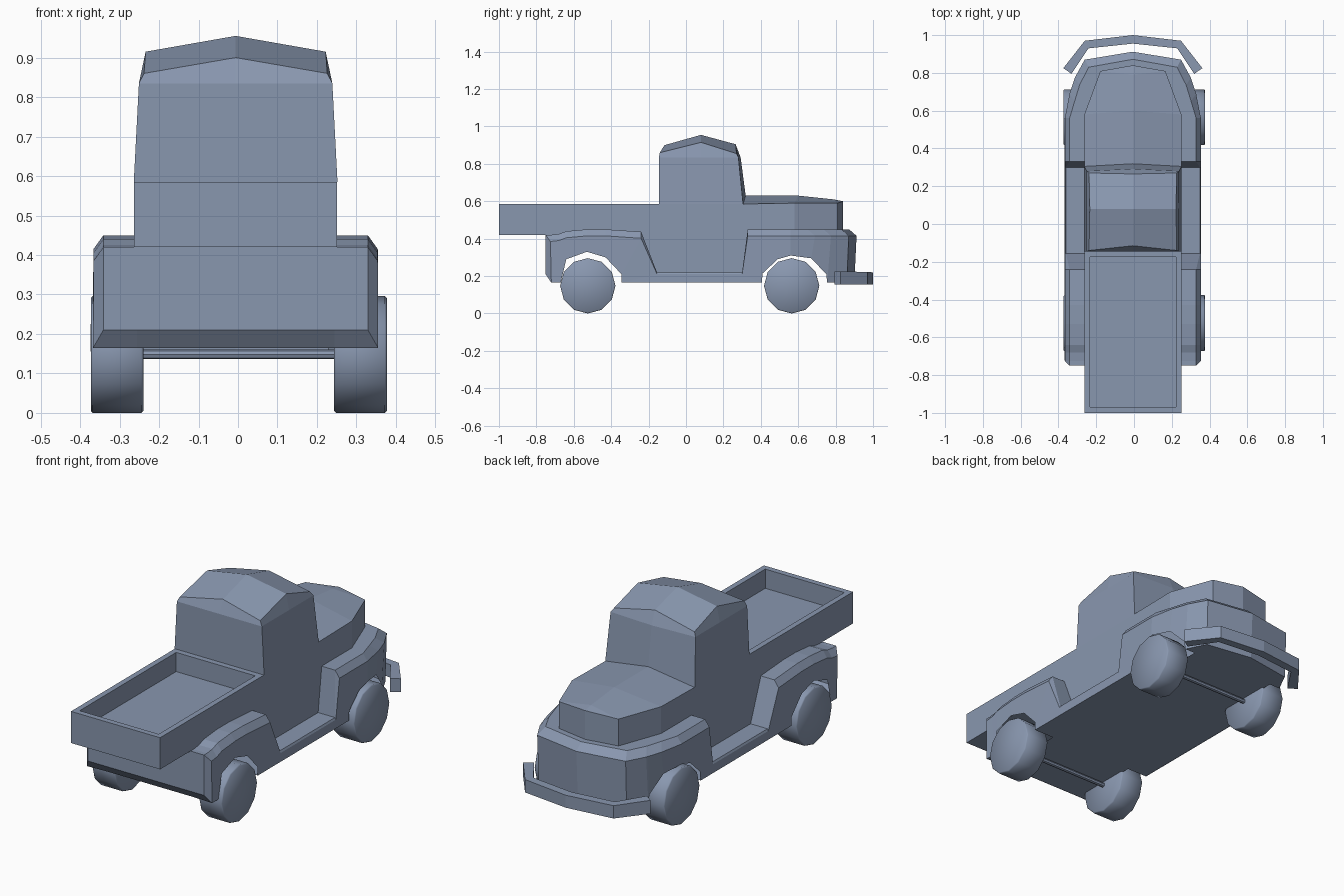
import bpy, bmesh, math

if "Cube" in bpy.data.objects:
    bpy.data.objects.remove(bpy.data.objects["Cube"])

SHIFT = -0.006  # body sits slightly left of the wheels

# Slate blue-grey paint for the whole truck
paint = bpy.data.materials.new("slate_paint")
paint.diffuse_color = (.25, .31, .43, 1)
paint.use_nodes = True
paint.node_tree.nodes["Principled BSDF"].inputs["Base Color"].default_value = paint.diffuse_color


def make(name, verts, faces, mirror=True):
    me = bpy.data.meshes.new(name)
    me.from_pydata(verts, [], faces)
    bm = bmesh.new()
    bm.from_mesh(me)
    bmesh.ops.remove_doubles(bm, verts=bm.verts, dist=1e-4)
    bmesh.ops.recalc_face_normals(bm, faces=bm.faces)
    bm.to_mesh(me)
    bm.free()
    me.materials.append(paint)
    ob = bpy.data.objects.new(name, me)
    bpy.context.collection.objects.link(ob)
    ob.location.x = SHIFT
    if mirror:
        m = ob.modifiers.new("mirror", 'MIRROR')
        m.use_clip = True
    return ob


def grid(name, rows, closed=False, caps=False):
    """Skin quads between rows of equal length."""
    n = len(rows[0])
    verts = [p for r in rows for p in r]
    faces = []
    for i in range(len(rows) - 1):
        for j in range(n if closed else n - 1):
            k = (j + 1) % n
            faces.append((i*n + j, i*n + k, (i+1)*n + k, (i+1)*n + j))
    if caps:
        faces.append(tuple(range((len(rows) - 1) * n, len(rows) * n)))
    return make(name, verts, faces)


# Fenders and running board: bottom (y, z), top (y, z) at each station
side = [
    (-.72, .165, -.725, .42), (-.67, .165, -.68, .425), (-.64, .29, -.64, .44),
    (-.53, .33, -.53, .45), (-.43, .30, -.43, .45), (-.345, .21, -.24, .437),
    (-.345, .165, -.155, .22), (.405, .165, .30, .22), (.41, .215, .33, .45),
    (.49, .29, .49, .45), (.56, .31, .56, .45)]
rows = []
for yb, zb, yt, zt in side:
    board = zt < .3
    rows.append([(.25, yt, zt), (.355 if board else .335, yt, zt),
                 (.36, yt, zt - (.01 if board else .035)), (.361, yb, zb)])
# Nose stations curve round to the centre line
for x, y, yb, zb in [(.335, .69, .67, .295), (.31, .765, .75, .21),
                     (.307, .775, .755, .165), (.255, .87, .86, .165),
                     (0, .912, .90, .165)]:
    s = 1 - .08
    rows.append([(x*.7, y - .12, .45), (x*s, y - .04, .45), (x, y, .415), (x*.995, yb, zb)])
grid("fenders_and_running_boards", rows)

# Tail panel with chamfered corner and sloping lower lip
grid("tail_panel", [
    [(0, -.70, .42), (.25, -.70, .42), (.335, -.725, .42)],
    [(0, -.75, .42), (.25, -.75, .42), (.335, -.75, .42)],
    [(0, -.75, .21), (.25, -.75, .21), (.335, -.75, .21)],
    [(0, -.715, .165), (.25, -.715, .165), (.361, -.72, .165)]])
make("tail_corner", [(.335, -.75, .42), (.335, -.75, .21), (.361, -.72, .165),
                     (.36, -.725, .385), (.335, -.725, .42)],
     [(0, 1, 2, 3), (0, 3, 4)])

# Floor plate, notched around the wheels
plate = [(0, -.715), (.36, -.715), (.36, -.67), (.245, -.67), (.245, -.345), (.36, -.345),
         (.36, .405), (.245, .405), (.245, .755), (.305, .755), (.253, .86), (0, .90)]
make("floor_plate", [(x, y, .166) for x, y in plate], [tuple(range(len(plate)))])

# Cab lower sides, tucked between the fender ends
make("door_sides", [(.258, -.165, .215), (.258, .31, .215), (.258, .335, .44), (.258, .303, .585),
                    (.258, -.145, .585), (.258, -.24, .43)], [tuple(range(6))])

# Cab: stacked half rings from the belt line to the roof edge
cab = []
for x, yr, yf, bow in [(.258, -.145, .305, .02), (.245, -.145, .28, .012)]:
    z = .585 if x > .25 else .835
    cab.append([(0, yr, z), (x, yr, z), (x, .08, z), (x, yf, z), (0, yf + bow, z)])
cab.append([(0, -.115, .90), (.232, -.14, .86), (.228, .08, .915), (.232, .27, .855), (0, .265, .905)])
grid("cab", cab)
grid("cab_roof", [
    [(0, -.115, .90), (.232, -.14, .86)],
    [(0, .08, .955), (.228, .08, .915)],
    [(0, .265, .905), (.232, .27, .855)]])

# Hood: upright sides with a gently crowned top
outline = [(.257, .28), (.257, .58), (.172, .81), (0, .84)]
low = [(x, y, .42) for x, y in outline]
edge = [(x, y, z) for (x, y), z in zip(outline, (.585, .59, .59, .60))]
crown = [(0, .28, .63), (0, .60, .63), (0, .79, .61), (0, .84, .60)]
grid("hood", [low, edge, crown])


# Cargo bed: open box with a thick rim
def ring(x, y0, y1, z):
    return [(-x, y0, z), (x, y0, z), (x, y1, z), (-x, y1, z)]


bed = [ring(.257, -1, -.14, .42), ring(.257, -1, -.14, .585),
       ring(.228, -.97, -.175, .585), ring(.228, -.97, -.175, .485)]
v = [p for r in bed for p in r]
f = [(i*4 + j, i*4 + (j+1) % 4, i*4 + 4 + (j+1) % 4, i*4 + 4 + j)
     for i in range(3) for j in range(4)]
make("cargo_bed", v, f + [(3, 2, 1, 0), (12, 13, 14, 15)], mirror=False)

# Bumper: swept bar following the nose
bar = []
for (xo, yo), (xi, yi), z0, z1 in [((0, 1), (0, .955), .155, .22),
                                   ((.255, .97), (.235, .93), .155, .222),
                                   ((.368, .825), (.325, .795), .155, .225)]:
    bar.append([(xo, yo, z0), (xo, yo, z1), (xi, yi, z1), (xi, yi, z0)])
grid("bumper", bar, closed=True, caps=True)


# Wheels and axles
def drum(name, radius, x0, x1, y, sides, bevel=0):
    bpy.ops.mesh.primitive_cylinder_add(
        vertices=sides, radius=radius, depth=x1 - x0,
        location=((x0 + x1) / 2, y, .148), rotation=(0, math.pi / 2, 0))
    ob = bpy.context.object
    ob.name = name
    ob.data.materials.append(paint)
    if bevel:
        b = ob.modifiers.new("bevel", 'BEVEL')
        b.width = bevel
        b.segments = 1
        b.limit_method = 'ANGLE'
        b.angle_limit = math.radians(60)
        bpy.ops.object.shade_smooth()


for label, y in (("rear", -.525), ("front", .565)):
    drum(label + "_wheel_right", .148, .243, .377, y, 12, .005)
    drum(label + "_wheel_left", .148, -.373, -.24, y, 12, .005)
    drum(label + "_axle", .012, -.25, .25, y, 8)
